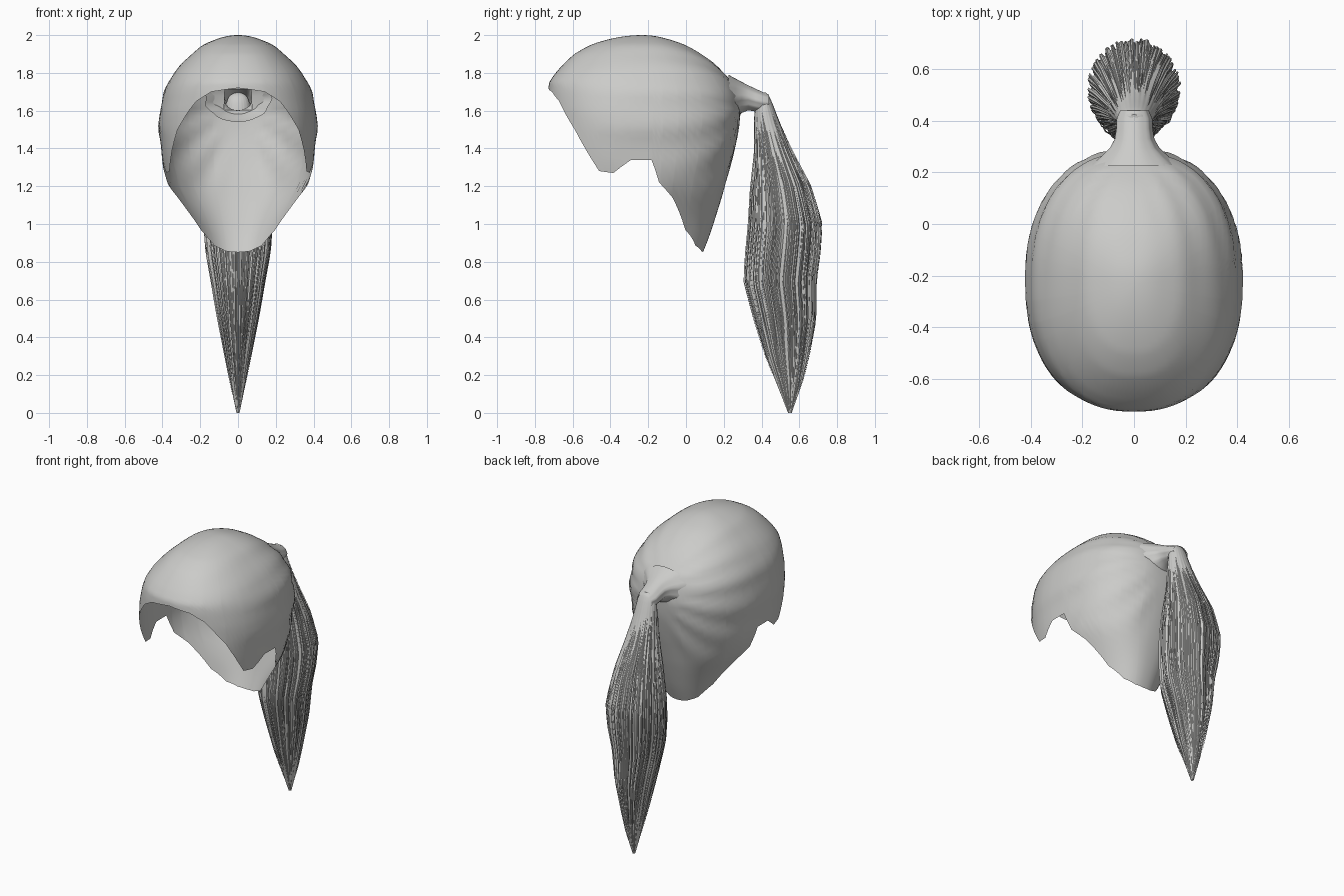
import bpy, bmesh, math, random
from mathutils import Vector

if "Cube" in bpy.data.objects:
    bpy.data.objects.remove(bpy.data.objects["Cube"])

random.seed(4)
hair = bpy.data.materials.new("pale grey hair")
hair.diffuse_color = (0.6, 0.6, 0.585, 1)
hair.use_nodes = True
hair.node_tree.nodes["Principled BSDF"].inputs["Base Color"].default_value = hair.diffuse_color


def lerp_table(table, k):
    """Interpolate rows (key, values...) sorted by rising key."""
    if k <= table[0][0]:
        return table[0][1:]
    for a, b in zip(table, table[1:]):
        if k <= b[0]:
            f = (k - a[0]) / (b[0] - a[0])
            return [p + (q - p) * f for p, q in zip(a[1:], b[1:])]
    return table[-1][1:]


def finish(name, bm, angle=50):
    bmesh.ops.recalc_face_normals(bm, faces=bm.faces)
    me = bpy.data.meshes.new(name)
    bm.to_mesh(me)
    bm.free()
    me.materials.append(hair)
    ob = bpy.data.objects.new(name, me)
    bpy.context.collection.objects.link(ob)
    bpy.ops.object.select_all(action='DESELECT')
    ob.select_set(True)
    bpy.context.view_layer.objects.active = ob
    bpy.ops.object.shade_smooth_by_angle(angle=math.radians(angle))
    return ob


def loft(bm, rings, closed=True):
    rows = [[bm.verts.new(p) for p in r] for r in rings]
    for a, b in zip(rows, rows[1:]):
        n = len(a)
        for i in range(n if closed else n - 1):
            j = (i + 1) % n
            bm.faces.new((a[i], a[j], b[j], b[i]))
    return rows


def power(v, e):
    return math.copysign(abs(v) ** e, v)


# Cap section by drop below the crown: sqrt(drop), half width, front reach, back reach
CY = -0.23
SECTION = [(math.sqrt(2 - z), w, f, b) for z, w, f, b in [
    (2.0, 0, 0, 0), (1.98, .11, .17, .13), (1.95, .18, .27, .22), (1.9, .245, .36, .31),
    (1.85, .295, .415, .38), (1.8, .34, .46, .43), (1.75, .37, .495, .475), (1.7, .39, .50, .50),
    (1.6, .415, .50, .52), (1.5, .42, .50, .51), (1.4, .41, .50, .49), (1.3, .395, .50, .465),
    (1.2, .375, .50, .435), (1.14, .335, .50, .42), (1.0, .25, .50, .375), (.95, .225, .50, .36),
    (.85, .19, .50, .32)]]
# Hairline: degrees from the front, edge height
HAIRLINE = [(0, 1.72), (18, 1.70), (30, 1.65), (47, 1.5), (66, 1.28), (75, 1.27), (85, 1.34),
            (94, 1.34), (99, 1.22), (109, 1.14), (125, .97), (145, .885), (165, .855), (180, .85)]


def cap_point(deg, z):
    w, f, b = lerp_table(SECTION, math.sqrt(max(0, 2 - z)))
    s, c = math.sin(math.radians(deg)), math.cos(math.radians(deg))
    x = w * power(s, .87)
    y = CY - (f if c > 0 else b) * power(c, .87)
    # combed grooves that fan out from the tie
    fan = math.atan2(z - 1.66, abs(x) + .05)
    amp = .005 * min(1, abs(x) / .15) * max(0, min(1, (y + .55) / .5)) * max(0, min(1, (z - 1.1) / .2))
    k = 1 + amp * math.sin(fan * 16) / .4
    return Vector((x * k, CY + (y - CY) * k, z))


# Cap with open hairline
bm = bmesh.new()
degs = sorted(set(range(-180, 180, 4)) | {s * d for d, _ in HAIRLINE for s in (1, -1)} - {180})
ROWS = 34
rings = []
for r in range(1, ROWS + 1):
    ring = []
    for d in degs:
        q = math.sqrt(2 - lerp_table(HAIRLINE, abs(d))[0]) * r / ROWS
        ring.append(cap_point(d, 2 - q * q))
    rings.append(ring)
rows = loft(bm, rings)
top = bm.verts.new((0, CY, 2))
for i in range(len(degs)):
    bm.faces.new((top, rows[0][(i + 1) % len(degs)], rows[0][i]))
# hole behind the tie
hole = [f for f in bm.faces if f.calc_center_median().y > .1
        and math.hypot(f.calc_center_median().x, f.calc_center_median().z - 1.655) < .075]
bmesh.ops.delete(bm, geom=hole, context='FACES')
finish("hair_cap", bm)

# Gathered neck of hair: y, centre height, half width, half height
bm = bmesh.new()
NECK = [(.225, 1.665, .175, .125), (.262, 1.665, .13, .105), (.295, 1.67, .095, .082),
        (.33, 1.668, .076, .066), (.37, 1.655, .07, .06), (.41, 1.645, .068, .052),
        (.44, 1.64, .055, .045)]
rings = []
for y, cz, w, h in NECK:
    rings.append([(w * math.cos(t) * (1 + .04 * math.cos(9 * t)), y, cz + h * math.sin(t))
                  for t in (i * math.tau / 36 for i in range(36))])
loft(bm, rings)
finish("gathered_neck", bm)

# Ponytail outline: height, front y, back y, half width
TAIL = [(0, .54, .56, .008), (.15, .48, .615, .04), (.3, .42, .65, .068), (.5, .36, .685, .105),
        (.7, .31, .685, .138), (.85, .32, .705, .165), (1.0, .335, .715, .175), (1.2, .345, .66, .145),
        (1.4, .36, .56, .105), (1.55, .355, .495, .08), (1.64, .365, .46, .066),
        (1.68, .385, .44, .05), (1.695, .41, .425, .015)]


def tail_point(t, z, k=1.0):
    y0, y1, w = lerp_table(TAIL, z)
    return Vector((k * w * math.cos(t), (y0 + y1) / 2 + k * (y1 - y0) / 2 * math.sin(t), z))


# Ponytail body with strand ridges
bm = bmesh.new()
N = 96
heights = [1.695, 1.685, 1.67] + [1.64 - i * 1.64 / 30 for i in range(31)]
rings = []
for z in heights:
    ridge = .05 * min(1, (1.7 - z) / .5)
    rings.append([tail_point(i * math.tau / N, z, .94 + ridge * (1 if i % 4 < 2 else -1) *
                             (.5 + .5 * math.sin(i * 1.7))) for i in range(N)])
rows = loft(bm, rings)
bm.faces.new(rows[0])
bm.faces.new(rows[-1])
finish("ponytail_body", bm, 35)

# Loose tapering strands lying over the ponytail
bm = bmesh.new()
STRANDS = 120
for n in range(STRANDS):
    t = n * math.tau / STRANDS + random.uniform(-.02, .02)
    z0 = random.uniform(1.3, 1.6)
    z1 = random.uniform(.08, .42)
    k = random.uniform(.96, 1.04)
    drift = random.uniform(-.12, .12)
    size = random.uniform(.004, .008)
    rings = []
    for i in range(19):
        f = i / 18
        p = tail_point(t + drift * f, z0 + (z1 - z0) * f, k - .06 * (1 - min(1, f * 4)))
        r = size * min(1, .2 + f * 4, .1 + (1 - f) * 2.5)
        side = Vector((-math.sin(t), math.cos(t), 0))
        out = Vector((math.cos(t), math.sin(t), 0))
        rings.append([p + side * r, p + out * r * .6, p - side * r])
    loft(bm, rings)
finish("loose_strands", bm)
